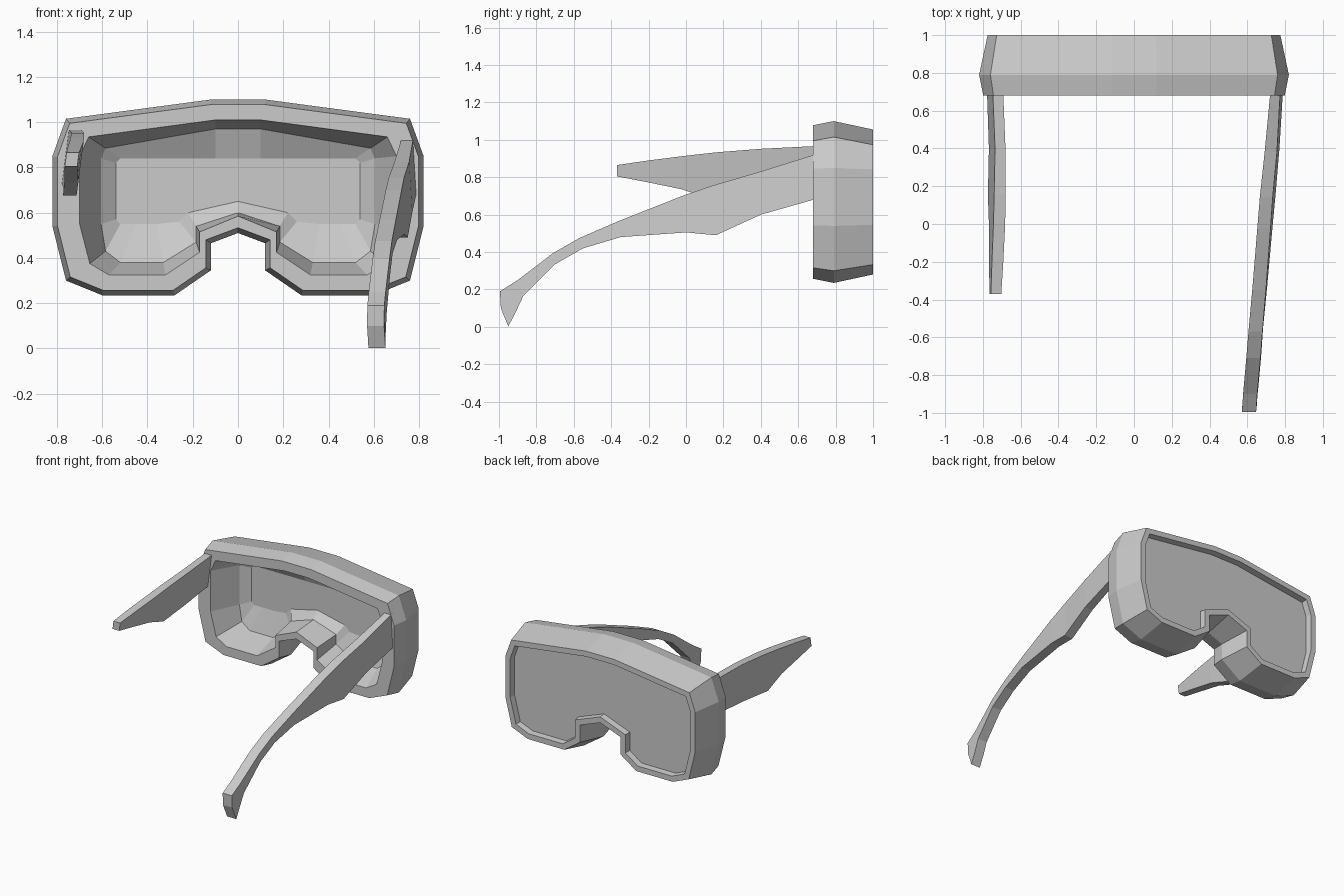
import bpy, bmesh
from mathutils import Vector

if "Cube" in bpy.data.objects:
    bpy.data.objects.remove(bpy.data.objects["Cube"])


def finish(name, bm):
    bmesh.ops.recalc_face_normals(bm, faces=bm.faces)
    me = bpy.data.meshes.new(name)
    bm.to_mesh(me)
    bm.free()
    ob = bpy.data.objects.new(name, me)
    bpy.context.collection.objects.link(ob)
    return ob


def loft(name, rings):
    """Skin a series of equal-length 3D rings and cap both ends."""
    bm = bmesh.new()
    vs = [[bm.verts.new(p) for p in r] for r in rings]
    n = len(rings[0])
    for a, b in zip(vs, vs[1:]):
        for i in range(n):
            j = (i + 1) % n
            bm.faces.new((a[i], a[j], b[j], b[i]))
    bm.faces.new(vs[0])
    bm.faces.new(vs[-1])
    return finish(name, bm)


def mirrored(half):
    """Full outline from a right half that ends on the centre line."""
    return half + [(-x, z) for x, z in reversed(half[:-1])]


def inset(pts, d):
    """Mitred inward offset of a clockwise outline."""
    out = []
    for i, p in enumerate(pts):
        a, p, b = Vector(pts[i - 1]), Vector(p), Vector(pts[(i + 1) % len(pts)])
        u, v = (p - a).normalized(), (b - p).normalized()
        m, n = Vector((u.y, -u.x)), Vector((v.y, -v.x))
        out.append(tuple(p + (m + n) * d / (1 + m.dot(n))))
    return out


def at(y, pts):
    return [(x, y, z) for x, z in pts]


# goggle frame with lens: outline and face-side openings
outer = mirrored([(.12, 1.10), (.76, 1.015), (.82, .85), (.82, .54), (.76, .30),
                  (.60, .235), (.28, .235), (.12, .345), (.12, .465), (0, .51)])
opening = mirrored([(.10, 1.01), (.66, .935), (.70, .85), (.70, .55), (.655, .375),
                    (.57, .325), (.32, .325), (.17, .425), (.17, .515), (0, .585)])
lens_edge = mirrored([(.10, .97), (.585, .885), (.605, .84), (.605, .55), (.585, .43),
                      (.52, .38), (.33, .38), (.185, .47), (.185, .54), (0, .60)])
lens_flat = mirrored([(.10, .84), (.52, .84), (.54, .82), (.54, .57), (.52, .55),
                      (.45, .55), (.36, .55), (.26, .56), (.22, .60), (0, .65)])
loft("goggle_frame", [
    at(.93, lens_flat), at(.88, lens_edge), at(.68, opening),
    at(.68, inset(outer, .022)), at(.79, outer), at(1.0, inset(outer, .045)),
    at(1.0, inset(outer, .085)), at(.955, inset(outer, .09))])


def arm(name, stations, lean):
    """Each station: top y, top z, bottom y, bottom z, centre x, thickness."""
    rings = []
    for yt, zt, yb, zb, x, t in stations:
        h = t / 2
        s = lean * (zt - zb)
        rings.append([(x - h, yt, zt), (x + h, yt, zt),
                      (x + h + s, yb, zb), (x - h + s, yb, zb)])
    return loft(name, rings)


# long temple arm with hooked ear end
arm("long_temple_arm", [
    (.70, .925, .70, .685, .748, .052), (.38, .825, .40, .60, .724, .065),
    (.14, .755, .16, .49, .70, .068), (-.02, .70, 0, .505, .688, .07),
    (-.35, .57, -.35, .48, .662, .072), (-.57, .475, -.55, .42, .643, .074),
    (-.71, .395, -.70, .335, .632, .075), (-.90, .25, -.87, .165, .615, .075),
    (-.995, .19, -.91, .08, .609, .075), (-.99, .10, -.95, .002, .608, .075)], .06)

# short temple arm, stopping early
arm("short_temple_arm", [
    (.70, .967, .70, .73, -.72, .055), (.40, .952, .40, .70, -.708, .055),
    (.16, .933, .15, .675, -.71, .06), (0, .915, -.02, .735, -.713, .062),
    (-.20, .89, -.20, .772, -.722, .06), (-.37, .865, -.37, .805, -.73, .055)], -.13)
